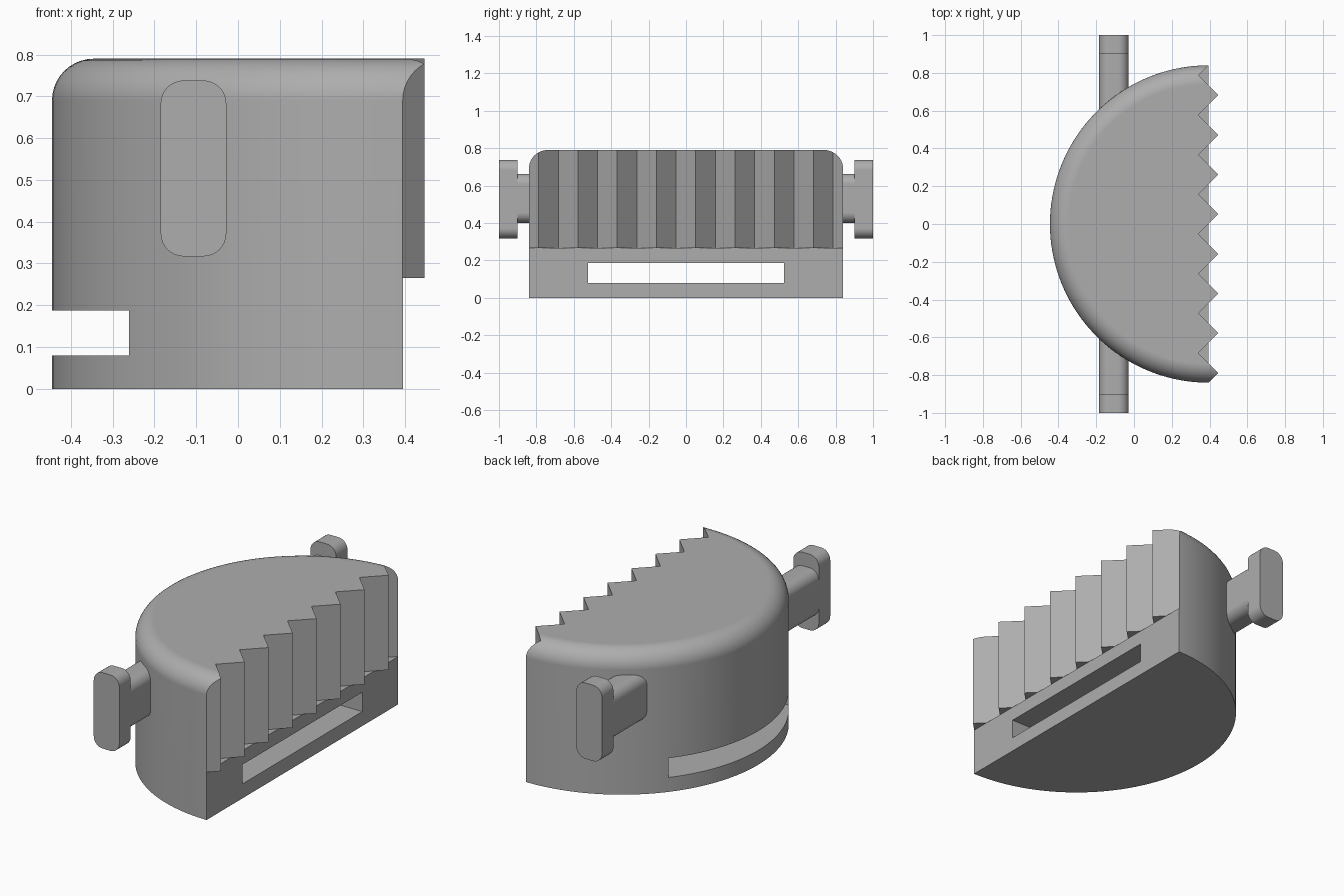
import bpy, bmesh
from math import sin, cos, pi

cube = bpy.data.objects.get("Cube")
if cube:
    bpy.data.objects.remove(cube)

grey = bpy.data.materials.new("plain grey")
grey.use_nodes = True
colour = (0.42, 0.42, 0.42, 1)
grey.diffuse_color = colour
grey.node_tree.nodes["Principled BSDF"].inputs["Base Color"].default_value = colour

FLAT_X = 0.395      # plane of the straight side, also the arc centre
RADIUS = 0.84
LEDGE_Z = 0.265     # underside of the teeth
TOP_Z = 0.79
FILLET = 0.1
PITCH = 0.105       # half a tooth


def loft(name, rings):
    """Closed solid through rings of equal point count."""
    bm = bmesh.new()
    loops = [[bm.verts.new(p) for p in ring] for ring in rings]
    n = len(loops[0])
    for a, b in zip(loops, loops[1:]):
        for i in range(n):
            j = (i + 1) % n
            bm.faces.new((a[i], a[j], b[j], b[i]))
    bm.faces.new(loops[0][::-1])
    bm.faces.new(loops[-1])
    bmesh.ops.recalc_face_normals(bm, faces=bm.faces)
    mesh = bpy.data.meshes.new(name)
    bm.to_mesh(mesh)
    bm.free()
    obj = bpy.data.objects.new(name, mesh)
    bpy.context.collection.objects.link(obj)
    mesh.materials.append(grey)
    return obj


def activate(obj):
    bpy.ops.object.select_all(action='DESELECT')
    obj.select_set(True)
    bpy.context.view_layer.objects.active = obj


def cut(obj, cutter):
    mod = obj.modifiers.new("cut", 'BOOLEAN')
    mod.operation = 'DIFFERENCE'
    mod.solver = 'EXACT'
    mod.object = cutter
    activate(obj)
    bpy.ops.object.modifier_apply(modifier=mod.name)
    bpy.data.objects.remove(cutter)


def smooth(obj):
    activate(obj)
    bpy.ops.object.shade_smooth_by_angle(angle=pi / 6)
    mod = obj.modifiers.new("flat areas", 'WEIGHTED_NORMAL')
    mod.keep_sharp = True


def half_disc(z, inset=0, extend=0, steps=96):
    r = RADIUS - inset
    ring = [(FLAT_X - r * sin(pi * i / steps), r * cos(pi * i / steps), z)
            for i in range(steps + 1)]
    if extend:
        ring += [(FLAT_X + extend, -r, z), (FLAT_X + extend, r, z)]
    return ring


def rounded_rect(y, x0, x1, z0, z1, r=0.055, steps=8):
    corners = [(x1 - r, z1 - r), (x0 + r, z1 - r), (x0 + r, z0 + r), (x1 - r, z0 + r)]
    ring = []
    for k, (cx, cz) in enumerate(corners):
        for i in range(steps + 1):
            a = pi / 2 * (k + i / steps)
            ring.append((cx + r * cos(a), y, cz + r * sin(a)))
    return ring


# Lower base with the strap slot running straight through
base = loft("base", [half_disc(0), half_disc(LEDGE_Z)])
slot = [[(x, y, z) for x, y in ((-1, -.525), (1, -.525), (1, .525), (-1, .525))]
        for z in (0.08, 0.187)]
cut(base, loft("slot_cutter", slot))
smooth(base)

# Upper block with a filleted rim, cut to a zigzag row of teeth
rings = [half_disc(LEDGE_Z, 0, 0.2)]
for i in range(11):
    a = pi / 2 * i / 10
    rings.append(half_disc(TOP_Z - FILLET + FILLET * sin(a), FILLET * (1 - cos(a)), 0.2))
block = loft("toothed_block", rings)
zigzag = [(0.341 if k % 2 else 0.446, -0.788 + PITCH * k) for k in range(-1, 17)]
outline = zigzag + [(1, 1.2), (1, -1.2)]
cut(block, loft("teeth_cutter", [[(x, y, z) for x, y in outline] for z in (0.1, 1)]))
smooth(block)

# Side pins: arm and wider end plate on each side
for side, label in ((-1, "front"), (1, "back")):
    arm = loft(label + "_pin_arm",
               [rounded_rect(side * y, -0.185, -0.028, 0.4, 0.663) for y in (0.5, 0.9)])
    plate = loft(label + "_pin_plate",
                 [rounded_rect(side * y, -0.185, -0.028, 0.317, 0.738) for y in (0.9, 1)])
    smooth(arm)
    smooth(plate)
